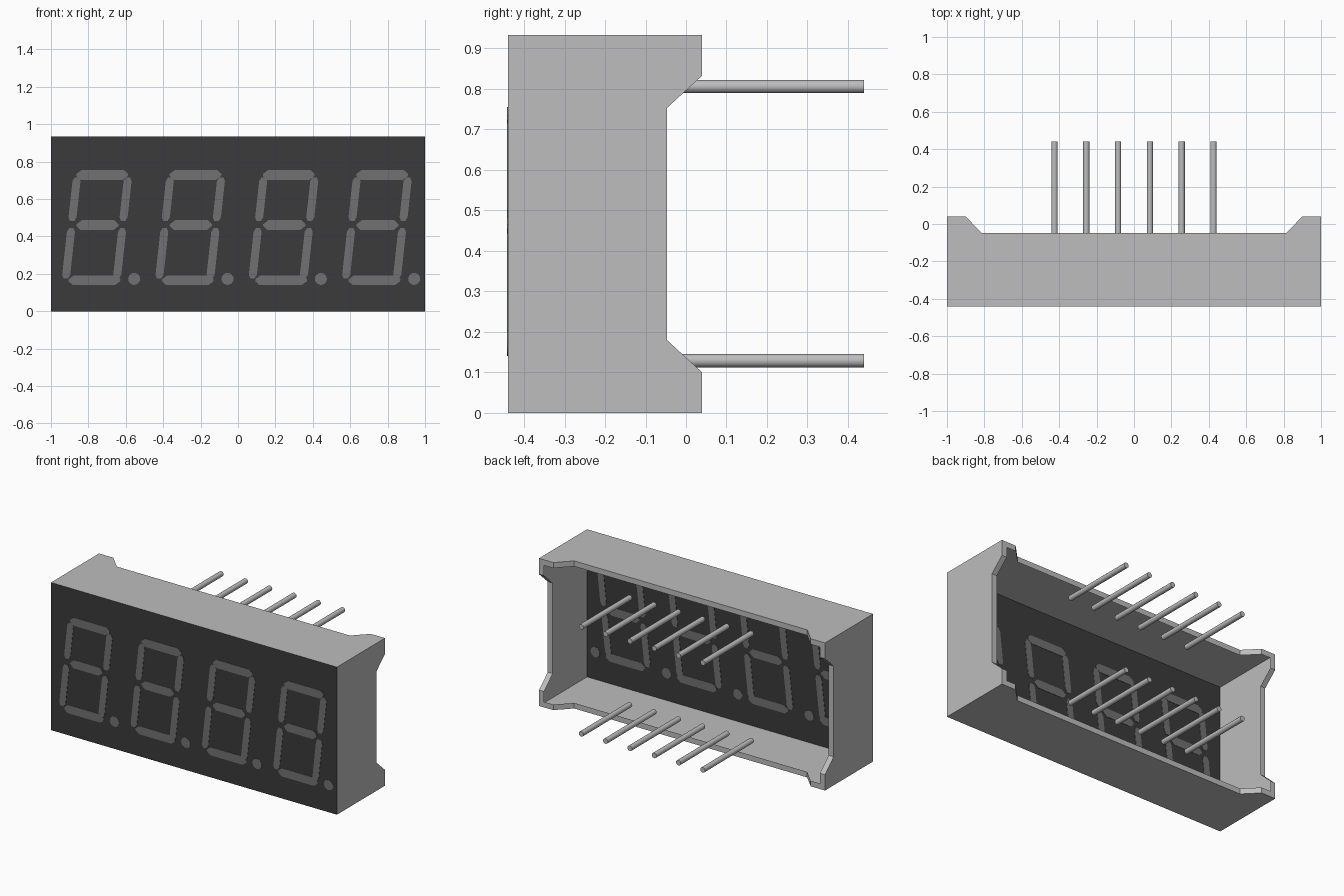
import bpy, bmesh, math

if "Cube" in bpy.data.objects:
    bpy.data.objects.remove(bpy.data.objects["Cube"])


def material(name, rgb):
    m = bpy.data.materials.new(name)
    m.use_nodes = True
    m.diffuse_color = (*rgb, 1)
    m.node_tree.nodes["Principled BSDF"].inputs["Base Color"].default_value = (*rgb, 1)
    return m


GREY = material("housing grey", (0.51, 0.51, 0.51))
DARK = material("face charcoal", (0.043, 0.043, 0.043))
SEGMENT = material("segment grey", (0.165, 0.165, 0.165))
METAL = material("pin metal", (0.51, 0.51, 0.51))

H = 0.933                    # height of the housing
FRONT, BACK, FOOT = -0.44, -0.047, 0.04
RIM = 0.035                  # width of the rim around the open back


def new_object(name, bm, mat):
    me = bpy.data.meshes.new(name)
    bm.to_mesh(me)
    bm.free()
    me.materials.append(mat)
    ob = bpy.data.objects.new(name, me)
    bpy.context.collection.objects.link(ob)
    return ob


def face(bm, points):
    return bm.faces.new([bm.verts.new(p) for p in points])


# Back edge of a wall: raised at both ends, sloping down to the middle
def back_edge(start, end, flat, slope):
    return [(start, FOOT), (start + flat, FOOT), (start + flat + slope, BACK),
            (end - flat - slope, BACK), (end - flat, FOOT), (end, FOOT)]


# Housing: four thin walls with an inward rim along their back edges
bm = bmesh.new()
long_edge = back_edge(-1, 1, 0.1, 0.085)
short_edge = back_edge(0, H, 0.1, 0.08)
for z, inward in ((0, RIM), (H, -RIM)):
    face(bm, [(-1, FRONT, z)] + [(x, y, z) for x, y in long_edge] + [(1, FRONT, z)])
    for (x0, y0), (x1, y1) in zip(long_edge, long_edge[1:]):
        face(bm, [(x0, y0, z), (x1, y1, z), (x1, y1, z + inward), (x0, y0, z + inward)])
rim_edge = [(RIM, FOOT)] + short_edge[1:-1] + [(H - RIM, FOOT)]
for s in (-1, 1):
    face(bm, [(s, FRONT, 0)] + [(s, y, z) for z, y in short_edge] + [(s, FRONT, H)])
    for (z0, y0), (z1, y1) in zip(rim_edge, rim_edge[1:]):
        face(bm, [(s, y0, z0), (s, y1, z1), (s * (1 - RIM), y1, z1), (s * (1 - RIM), y0, z0)])
bmesh.ops.remove_doubles(bm, verts=bm.verts, dist=1e-5)
bmesh.ops.recalc_face_normals(bm, faces=bm.faces)
new_object("housing", bm, GREY)

# Dark front sheet
bm = bmesh.new()
face(bm, [(-1, FRONT, 0), (1, FRONT, 0), (1, FRONT, H), (-1, FRONT, H)])
new_object("front_face", bm, DARK)


# Thin plate that shows on both sides of the front sheet
def plate(bm, outline):
    f = face(bm, [(x, FRONT - 0.002, z) for x, z in outline])
    out = bmesh.ops.extrude_face_region(bm, geom=[f])["geom"]
    bmesh.ops.translate(bm, vec=(0, 0.004, 0),
                        verts=[v for v in out if isinstance(v, bmesh.types.BMVert)])


# Bar with cut corners, leaning to the right with height
def bar(bm, cx, u0, u1, z0, z1, cu, cz):
    pts = [(u0 + cu, z0), (u1 - cu, z0), (u1, z0 + cz), (u1, z1 - cz),
           (u1 - cu, z1), (u0 + cu, z1), (u0, z1 - cz), (u0, z0 + cz)]
    plate(bm, [(cx + u + 0.11 * (z - 0.45), z) for u, z in pts])


# Four digits, each with seven segments and a point
for i in range(4):
    cx = -0.752 + 0.499 * i
    bm = bmesh.new()
    bar(bm, cx, -0.143, 0.133, 0.703, 0.755, 0.025, 0.02)
    bar(bm, cx, -0.113, 0.113, 0.434, 0.487, 0.025, 0.022)
    bar(bm, cx, -0.122, 0.154, 0.140, 0.192, 0.025, 0.02)
    for u0, u1 in ((-0.160, -0.117), (0.113, 0.156)):
        bar(bm, cx, u0, u1, 0.482, 0.716, 0.01, 0.02)
        bar(bm, cx, u0, u1, 0.175, 0.444, 0.01, 0.02)
    bmesh.ops.recalc_face_normals(bm, faces=bm.faces)
    new_object(f"digit_{i + 1}", bm, SEGMENT)

    bm = bmesh.new()
    turn = [2 * math.pi * k / 24 for k in range(24)]
    plate(bm, [(cx + 0.197 + 0.032 * math.cos(a), 0.173 + 0.032 * math.sin(a)) for a in turn])
    bmesh.ops.recalc_face_normals(bm, faces=bm.faces)
    new_object(f"decimal_point_{i + 1}", bm, SEGMENT)

# Two rows of six round pins
for row, z in (("lower", 0.129), ("upper", 0.806)):
    for i in range(6):
        bpy.ops.mesh.primitive_cylinder_add(
            vertices=20, radius=0.0165, depth=0.44 - BACK,
            location=((i - 2.5) * 0.17, (0.44 + BACK) / 2, z), rotation=(math.pi / 2, 0, 0))
        pin = bpy.context.object
        pin.name = f"{row}_pin_{i + 1}"
        pin.data.materials.append(METAL)
        bpy.ops.object.shade_smooth_by_angle()
